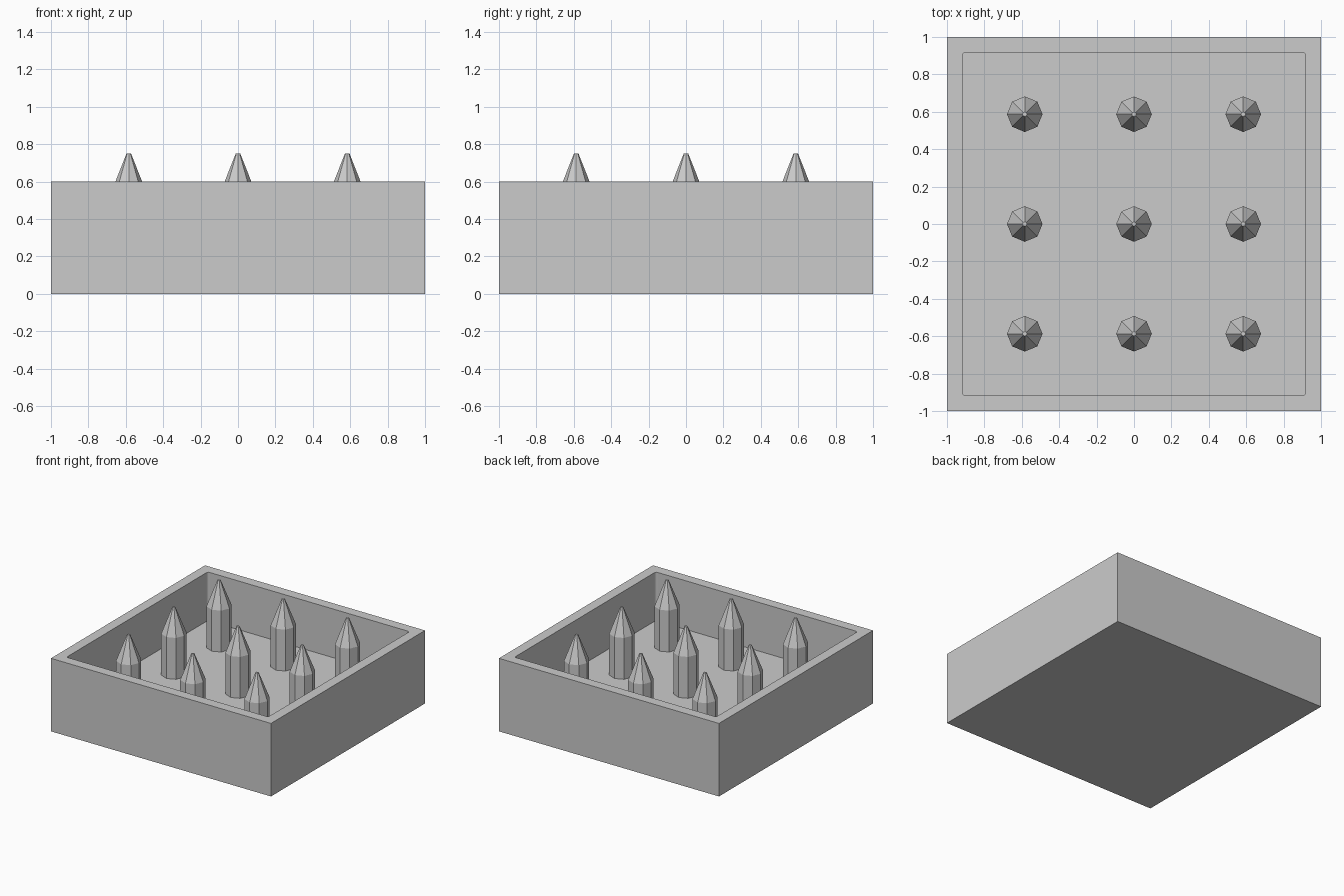
import bpy, bmesh, math

if "Cube" in bpy.data.objects:
    bpy.data.objects.remove(bpy.data.objects["Cube"])

grey = bpy.data.materials.new("plain grey")
grey.diffuse_color = (0.6, 0.6, 0.6, 1)
grey.use_nodes = True
grey.node_tree.nodes["Principled BSDF"].inputs["Base Color"].default_value = grey.diffuse_color

HEIGHT, FLOOR, INNER = 0.6, 0.2, 0.917


def add_object(name, bm):
    bmesh.ops.recalc_face_normals(bm, faces=bm.faces)
    mesh = bpy.data.meshes.new(name)
    bm.to_mesh(mesh)
    bm.free()
    mesh.materials.append(grey)
    obj = bpy.data.objects.new(name, mesh)
    bpy.context.collection.objects.link(obj)
    return obj


def block(name, half, z0, z1, corner=0):
    bm = bmesh.new()
    bmesh.ops.create_cube(bm, size=1)
    for v in bm.verts:
        v.co = (v.co.x * 2 * half, v.co.y * 2 * half, z1 if v.co.z > 0 else z0)
    if corner:
        upright = [e for e in bm.edges if abs(e.verts[0].co.z - e.verts[1].co.z) > 0.01]
        bmesh.ops.bevel(bm, geom=upright, offset=corner, segments=3,
                        profile=0.5, affect='EDGES')
    return add_object(name, bm)


# Open tray: a block with a square recess whose corners are slightly rounded
tray = block("tray", 1, 0, HEIGHT)
recess = block("recess_cutter", INNER, FLOOR, HEIGHT + 0.3, 0.015)
recess.hide_render = True
recess.hide_viewport = True
cut = tray.modifiers.new("recess", 'BOOLEAN')
cut.operation = 'DIFFERENCE'
cut.solver = 'EXACT'
cut.object = recess


# Eight-sided post: straight shaft, then a taper to a tiny flat tip
def post(name, x, y):
    bm = bmesh.new()
    rings = []
    for r, z in [(0.095, FLOOR - 0.005), (0.095, 0.54), (0.012, 0.75)]:
        rings.append([bm.verts.new((x + r * math.cos(i * math.pi / 4),
                                    y + r * math.sin(i * math.pi / 4), z))
                      for i in range(8)])
    for low, high in zip(rings, rings[1:]):
        for i in range(8):
            j = (i + 1) % 8
            bm.faces.new((low[i], low[j], high[j], high[i]))
    bm.faces.new(rings[0][::-1])
    bm.faces.new(rings[-1])
    add_object(name, bm)


# Three by three grid of posts
for row in range(3):
    for col in range(3):
        post(f"post_{row + 1}_{col + 1}", (col - 1) * 0.584, (row - 1) * 0.587)
